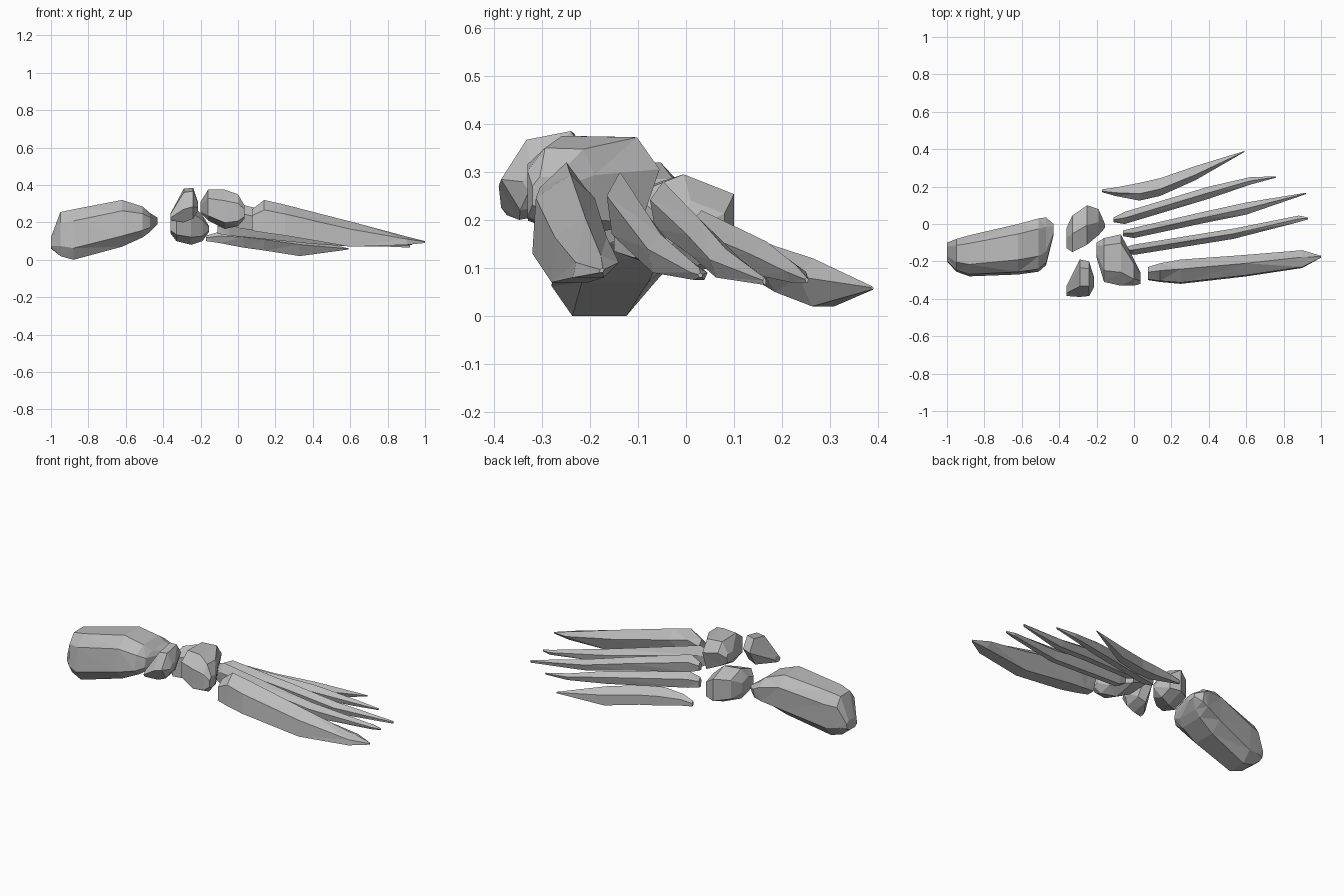
import bpy
import bmesh
from math import cos, sin, tau, copysign

default_cube = bpy.data.objects.get("Cube")
if default_cube:
    bpy.data.objects.remove(default_cube, do_unlink=True)

# One flat grey for every bone
bone_grey = bpy.data.materials.new("bone_grey")
bone_grey.use_nodes = True
bone_grey.diffuse_color = (0.5, 0.5, 0.5, 1)
shader = next(node for node in bone_grey.node_tree.nodes if node.type == 'BSDF_PRINCIPLED')
shader.inputs["Base Color"].default_value = (0.5, 0.5, 0.5, 1)

CHUNKY, SLIM = 0.7, 1


def fit(values, low, high):
    """Stretch values so that they exactly fill the range low..high."""
    smallest, largest = min(values), max(values)
    return [low + (value - smallest) / (largest - smallest) * (high - low) for value in values]


def swell(value, power):
    """Push a sine or cosine outward, which makes a rounder outline boxier."""
    return copysign(abs(value) ** power, value)


def cross_section(sides, turn, lean, power, y_low, y_high, z_low, z_high):
    """Return a leaning polygon that fills the given y and z ranges."""
    angles = [tau * (step + turn) / sides for step in range(sides)]
    upward = [swell(sin(angle), power) for angle in angles]
    across = [swell(cos(angle), power) + lean * up for angle, up in zip(angles, upward)]
    return zip(fit(across, y_low, y_high), fit(upward, z_low, z_high))


def make_bone(name, sides, turn, lean, power, *sections):
    """Loft faceted rings along x; each section is x, y range, z range."""
    mesh = bpy.data.meshes.new(name)
    bm = bmesh.new()
    rings = []
    for x, *extent in sections:
        outline = cross_section(sides, turn, lean, power, *extent)
        rings.append([bm.verts.new((x, y, z)) for y, z in outline])
    for ring, following in zip(rings, rings[1:]):
        for i in range(sides):
            j = (i + 1) % sides
            bm.faces.new((ring[i], ring[j], following[j], following[i]))
    bm.faces.new(rings[0])
    bm.faces.new(rings[-1])
    bmesh.ops.recalc_face_normals(bm, faces=bm.faces[:])
    # Split the warped quads so that every facet is flat
    bmesh.ops.triangulate(bm, faces=[f for f in bm.faces if len(f.verts) == 4],
                          quad_method='SHORT_EDGE')
    bm.to_mesh(mesh)
    bm.free()
    mesh.materials.append(bone_grey)
    bone = bpy.data.objects.new(name, mesh)
    bpy.context.collection.objects.link(bone)
    return bone


# Large heel block with a flat underside
make_bone("heel_bone", 8, 0.5, 0.1, CHUNKY,
          (-1, -.2, -.1, .06, .12),
          (-.95, -.255, -.08, .02, .255),
          (-.88, -.28, -.06, 0, .27),
          (-.62, -.27, 0, .07, .32),
          (-.51, -.255, .03, .12, .285),
          (-.47, -.22, .035, .15, .25),
          (-.43, -.06, 0, .19, .225))

# Three small bones of the mid section
make_bone("outer_middle_bone", 6, 0.5, 0, CHUNKY,
          (-.36, -.13, -.02, .14, .23),
          (-.33, -.15, .045, .1, .28),
          (-.25, -.11, .1, .08, .295),
          (-.19, -.06, .08, .1, .24),
          (-.155, -.02, 0, .15, .18))
make_bone("inner_middle_bone", 6, 0.2, 0.3, SLIM,
          (-.36, -.385, -.33, .21, .25),
          (-.29, -.39, -.19, .2, .38),
          (-.24, -.385, -.2, .22, .385),
          (-.215, -.34, -.28, .26, .31))
make_bone("front_middle_bone", 7, 0.2, 0.1, CHUNKY,
          (-.2, -.18, -.1, .25, .31),
          (-.16, -.31, -.075, .21, .375),
          (-.07, -.33, -.055, .165, .375),
          (0, -.33, -.19, .18, .35),
          (.035, -.32, -.26, .22, .29))

# Five long tapering bones with flat undersides, fanned from inner to outer side
make_bone("first_long_bone", 5, 0.25, 0.3, CHUNKY,
          (.075, -.3, -.23, .155, .27),
          (.14, -.31, -.21, .145, .32),
          (.25, -.32, -.19, .13, .295),
          (.6, -.28, -.165, .07, .205),
          (.9, -.235, -.14, .08, .125),
          (1, -.18, -.17, .09, .1))
make_bone("second_long_bone", 5, 0.25, 0, SLIM,
          (-.05, -.155, -.125, .2, .28),
          (0, -.165, -.11, .17, .3),
          (.53, -.08, -.025, .09, .17),
          (.88, .01, .045, .075, .1),
          (.93, .025, .035, .08, .09))
make_bone("third_long_bone", 5, 0.25, 0, SLIM,
          (-.06, -.065, -.035, .2, .25),
          (0, -.075, -.02, .18, .28),
          (.35, 0, .06, .125, .2),
          (.6, .05, .115, .08, .14),
          (.92, .16, .167, .065, .08))
make_bone("fourth_long_bone", 5, 0.25, 0, SLIM,
          (-.11, .01, .035, .14, .2),
          (-.05, 0, .065, .13, .22),
          (.4, .135, .2, .085, .155),
          (.62, .21, .25, .07, .105),
          (.76, .248, .255, .07, .08))
make_bone("fifth_long_bone", 5, 0.25, -0.3, SLIM,
          (-.17, .17, .185, .1, .13),
          (-.1, .15, .195, .09, .15),
          (.03, .125, .22, .065, .155),
          (.14, .15, .245, .05, .145),
          (.33, .235, .31, .02, .12),
          (.59, .385, .39, .055, .062))
